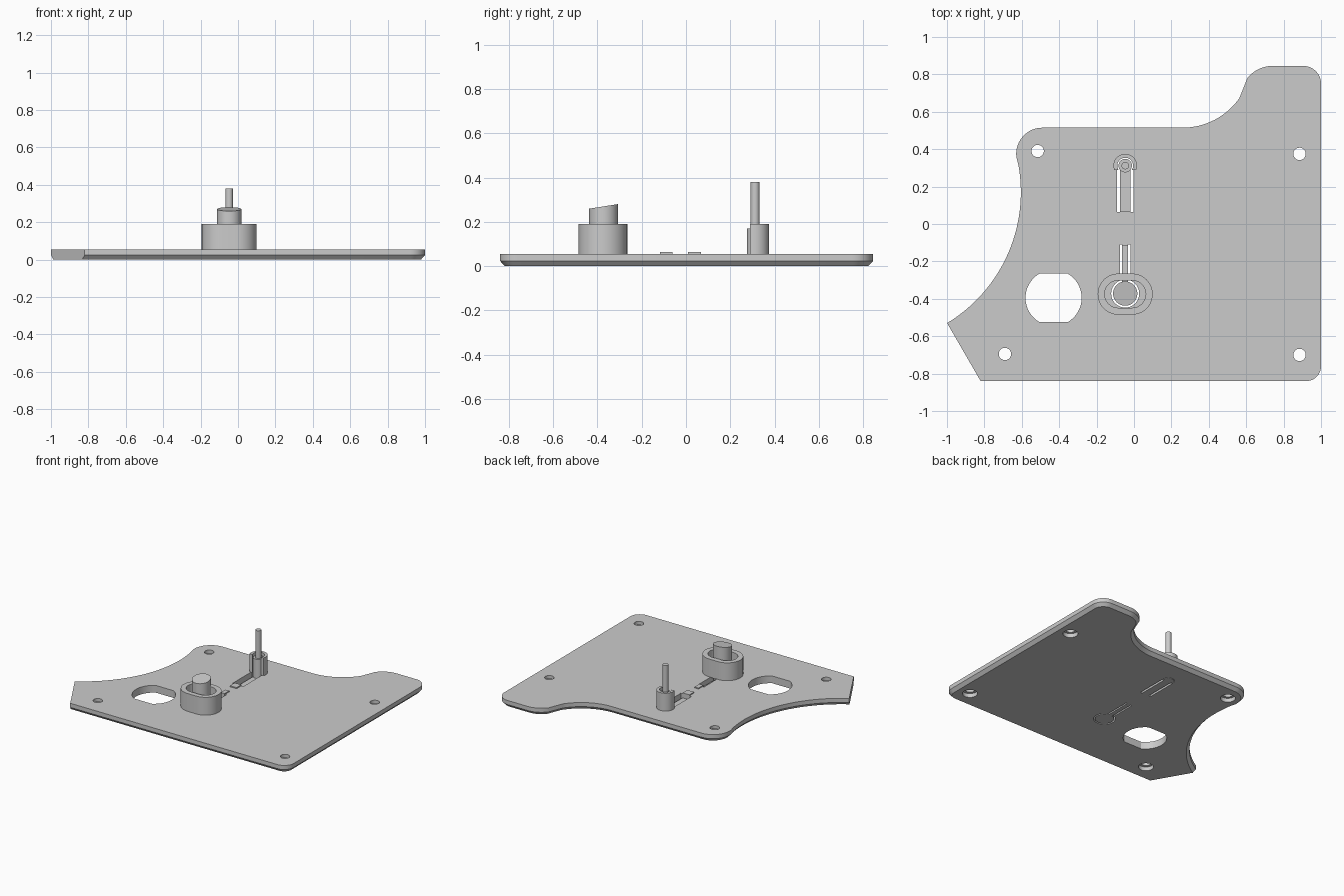
import bpy, bmesh, math
from mathutils import Vector

cube = bpy.data.objects.get("Cube")
if cube:
    bpy.data.objects.remove(cube, do_unlink=True)

grey = bpy.data.materials.new("plain grey")
grey.use_nodes = True
COLOUR = (0.6, 0.6, 0.6, 1)
grey.diffuse_color = COLOUR
grey.node_tree.nodes["Principled BSDF"].inputs["Base Color"].default_value = COLOUR


def arc(cx, cy, r, start, end, n=12):
    return [(cx + r * math.cos(math.radians(start + (end - start) * i / n)),
             cy + r * math.sin(math.radians(start + (end - start) * i / n))) for i in range(n + 1)]


def circle(cx, cy, r, n=40):
    return arc(cx, cy, r, 0, 360, n)[:-1]


def rect(x0, x1, y0, y1):
    return [(x0, y0), (x1, y0), (x1, y1), (x0, y1)]


def stadium(cx, cy, half_w, r):
    d = half_w - r
    return arc(cx + d, cy, r, -90, 90, 20) + arc(cx - d, cy, r, 90, 270, 20)


def loft(name, rings):
    """Closed solid through outlines given as (points, z)."""
    bm = bmesh.new()
    loops = [[bm.verts.new((x, y, z)) for x, y in pts] for pts, z in rings]
    bm.faces.new(loops[0][::-1])
    bm.faces.new(loops[-1])
    n = len(loops[0])
    for a, b in zip(loops, loops[1:]):
        for i in range(n):
            j = (i + 1) % n
            bm.faces.new((a[i], a[j], b[j], b[i]))
    bmesh.ops.recalc_face_normals(bm, faces=bm.faces)
    mesh = bpy.data.meshes.new(name)
    bm.to_mesh(mesh)
    bm.free()
    obj = bpy.data.objects.new(name, mesh)
    bpy.context.collection.objects.link(obj)
    mesh.materials.append(grey)
    return obj


def prism(name, pts, z0, z1):
    return loft(name, [(pts, z0), (pts, z1)])


def cut(obj, pts, z0=-0.1, z1=0.5):
    cutter = prism("cutter", pts, z0, z1)
    cutter.hide_render = True
    mod = obj.modifiers.new("cut", "BOOLEAN")
    mod.operation = "DIFFERENCE"
    mod.solver = "EXACT"
    mod.object = cutter
    bpy.context.view_layer.objects.active = obj
    bpy.ops.object.modifier_apply(modifier=mod.name)
    bpy.data.objects.remove(cutter, do_unlink=True)


def smooth(obj):
    bpy.ops.object.select_all(action="DESELECT")
    obj.select_set(True)
    bpy.context.view_layer.objects.active = obj
    bpy.ops.object.shade_smooth_by_angle(angle=math.radians(30))


def inset(pts, d):
    """Move every edge inward by d, except the slanted front left end."""
    n = len(pts)
    lines = []
    for i in range(n):
        p, q = Vector(pts[i]), Vector(pts[(i + 1) % n])
        t = (q - p).normalized()
        is_end = i == n - 1
        lines.append((p + Vector((-t.y, t.x)) * (0 if is_end else d), t))
    out = []
    for i in range(n):
        (p, t), (q, u) = lines[i - 1], lines[i]
        den = t.x * u.y - t.y * u.x
        w = q - p
        out.append(tuple(q if abs(den) < 1e-5 else p + t * ((w.x * u.y - w.y * u.x) / den)))
    return out


# Base plate outline, counter-clockwise, ending at the tip of the slanted end
TOP = 0.055
outline = [(-0.82, -0.84)]
outline += arc(0.92, -0.76, 0.08, -90, 0)
outline += arc(0.905, 0.75, 0.095, 0, 90)
outline += arc(0.74, 0.675, 0.17, 90, 142)
outline += arc(0.26, 0.885, 0.37, -35, -90, 16)
outline += arc(-0.49, 0.375, 0.14, 90, 186)
outline += arc(-1.423, 0.17, 0.818, 10, -58.8, 40)
plate = loft("base_plate", [(inset(outline, 0.022), 0), (outline, 0.024), (outline, TOP)])

# Screw holes, counterbored underneath
for x, y in [(-0.515, 0.39), (0.885, 0.375), (-0.69, -0.695), (0.885, -0.7)]:
    cut(plate, circle(x, y, 0.033))
    cut(plate, circle(x, y, 0.052), -0.1, 0.03)

# Large opening with flat front and back
flat = math.degrees(math.asin(0.13 / 0.15))
cut(plate, arc(-0.43, -0.395, 0.15, -flat, flat, 24) + arc(-0.43, -0.395, 0.15, 180 - flat, 180 + flat, 24))

# Keyhole slots around the two flexing arms
AX = -0.047
BY, PY = -0.372, 0.312
cut(plate, circle(AX, BY, 0.075))
cut(plate, rect(AX - 0.027, AX + 0.027, BY, -0.11))
cut(plate, circle(AX, PY, 0.042))
cut(plate, rect(AX - 0.045, AX + 0.045, 0.065, 0.298))
smooth(plate)

# Button guard
guard = prism("button_guard", stadium(AX, -0.375, 0.147, 0.11), TOP - 0.002, 0.19)
cut(guard, stadium(AX, -0.375, 0.11, 0.073))
smooth(guard)

# Button with sloping top
button = prism("button", circle(AX, BY, 0.065), 0, 0.27)
for v in button.data.vertices:
    if v.co.z > 0.2:
        v.co.z += (v.co.y - BY) * 0.16
smooth(button)

# Pin guard, open to the front
pin_guard = prism("pin_guard", circle(AX, PY, 0.063), TOP - 0.002, 0.19)
cut(pin_guard, circle(AX, PY, 0.042))
cut(pin_guard, rect(AX - 0.1, AX + 0.1, 0.1, 0.29))
smooth(pin_guard)

# Stepped pin
smooth(prism("pin_base", circle(AX, PY, 0.036), 0, 0.17))
smooth(prism("pin", circle(AX, PY, 0.02), 0.16, 0.38))

# Flexing arms and the raised pads at their roots
prism("button_arm", rect(AX - 0.016, AX + 0.016, BY + 0.05, -0.1), 0, 0.025)
prism("button_arm_pad", rect(AX - 0.016, AX + 0.016, -0.117, -0.06), 0.002, 0.063)
prism("pin_arm", rect(AX - 0.029, AX + 0.029, 0.05, PY - 0.02), 0, 0.025)
prism("pin_arm_pad", rect(AX - 0.028, AX + 0.028, 0.01, 0.067), 0.002, 0.063)
